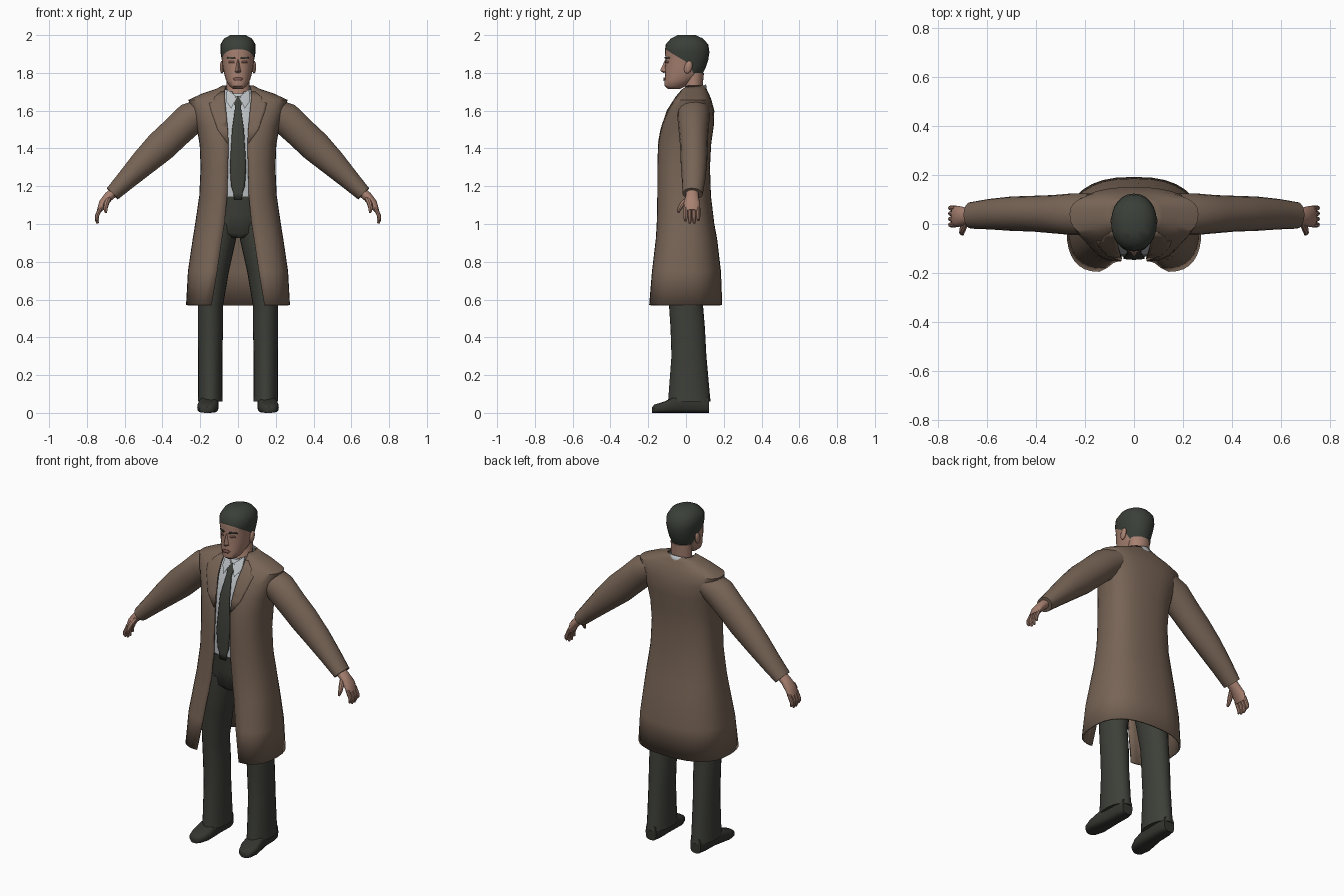
import bpy, bmesh, math
from mathutils import Vector

if "Cube" in bpy.data.objects:
    bpy.data.objects.remove(bpy.data.objects["Cube"])

def material(name, r, g, b):
    m = bpy.data.materials.new(name)
    m.diffuse_color = (r, g, b, 1)
    m.use_nodes = True
    m.node_tree.nodes["Principled BSDF"].inputs["Base Color"].default_value = m.diffuse_color
    return m

COAT = material("brown_coat", .185, .127, .092)
CLOTH = material("dark_cloth", .047, .050, .040)
HAIR = material("dark_hair", .043, .050, .040)
SHOE = material("dark_leather", .034, .035, .029)
SHIRT = material("pale_shirt", .50, .53, .55)
SKIN = material("skin", .39, .22, .165)
LIP = material("dull_red", .22, .105, .085)

def finish(name, bm, mats, mirror=False, thick=0):
    bmesh.ops.recalc_face_normals(bm, faces=bm.faces)
    me = bpy.data.meshes.new(name)
    bm.to_mesh(me)
    bm.free()
    for m in mats:
        me.materials.append(m)
    ob = bpy.data.objects.new(name, me)
    bpy.context.collection.objects.link(ob)
    if thick:
        s = ob.modifiers.new("thickness", 'SOLIDIFY')
        s.thickness, s.offset = thick, 0
    if mirror:
        ob.modifiers.new("mirror", 'MIRROR').use_mirror_merge = False
    return ob

def skin_rings(bm, rings, closed=True, caps=True):
    vs = [[bm.verts.new(p) for p in r] for r in rings]
    n = len(vs[0])
    for a, b in zip(vs, vs[1:]):
        for i in range(n if closed else n - 1):
            j = (i + 1) % n
            bm.faces.new((a[i], a[j], b[j], b[i]))
    if closed and caps:
        bm.faces.new(vs[0])
        bm.faces.new(vs[-1])

def loft(name, rings, mat, closed=True, caps=True, mirror=False, thick=0):
    bm = bmesh.new()
    skin_rings(bm, rings, closed, caps)
    return finish(name, bm, [mat], mirror, thick)

def spow(v, e):
    return math.copysign(abs(v) ** e, v)

def oval(z, w, f, b, cx=0, n=24, e=1):
    """Horizontal ring from half width, front y and back y."""
    t = [2 * math.pi * i / n for i in range(n)]
    return [(cx + w * spow(math.sin(a), e),
             (f + b) / 2 - (b - f) / 2 * spow(math.cos(a), e), z) for a in t]

def tube_rings(path, n=14):
    """Rings across a path of (x, y, z, thickness radius, y radius)."""
    pts = [Vector(p[:3]) for p in path]
    rings = []
    for i, p in enumerate(pts):
        t = (pts[min(i + 1, len(pts) - 1)] - pts[max(i - 1, 0)]).normalized()
        u = Vector((0, 1, 0))
        u = (u - t * u.dot(t)).normalized()
        v = t.cross(u)
        rv, ru = path[i][3:]
        rings.append([p + u * ru * math.cos(a) + v * rv * math.sin(a)
                      for a in (2 * math.pi * k / n for k in range(n))])
    return rings

def interp(rows, z):
    """Row of a height table at height z."""
    if z <= rows[0][0]:
        return rows[0]
    for a, b in zip(rows, rows[1:]):
        if z <= b[0]:
            k = (z - a[0]) / (b[0] - a[0])
            return [p + (q - p) * k for p, q in zip(a, b)]
    return rows[-1]

def oval_front(rows):
    def y(x, z):
        _, w, f, b = interp(rows, z)
        return (f + b) / 2 - (b - f) / 2 * math.sqrt(max(0, 1 - (x / w) ** 2))
    return y

def patch(name, rows, yfun, mat, mirror=False, lift=.004, thick=.006, n=6):
    """Thin plate lying on a front surface; rows are (z, x0, x1)."""
    rings = [[(x, yfun(x, z) - lift, z)
              for x in (x0 + (x1 - x0) * i / n for i in range(n + 1))]
             for z, x0, x1 in rows]
    return loft(name, rings, mat, closed=False, mirror=mirror, thick=thick)

def hull(name, pts, mat, mirror=False):
    bm = bmesh.new()
    vs = [bm.verts.new(p) for p in pts]
    bmesh.ops.convex_hull(bm, input=vs)
    return finish(name, bm, [mat], mirror)

# Coat: open-fronted shell (z, half width, side y, front y, back y, half opening)
coat = [(.57, .27, -.02, -.19, .187, .14), (.75, .26, -.02, -.175, .18, .11),
        (.92, .235, -.01, -.155, .16, .085), (1.0, .222, 0, -.15, .145, .072),
        (1.15, .2, 0, -.147, .127, .057), (1.3, .193, 0, -.147, .122, .053),
        (1.42, .198, .01, -.143, .128, .05), (1.52, .215, .02, -.125, .142, .055),
        (1.6, .24, .03, -.095, .145, .064), (1.655, .258, .04, -.06, .13, .07),
        (1.685, .19, .045, -.038, .118, .07), (1.71, .115, .045, -.015, .105, .068),
        (1.73, .078, .045, .01, .095, .066)]
E = .8

def coat_ring(z, w, yc, f, b, o, n=8):
    t = [math.pi / 2 * i / n for i in range(n + 1)]
    half = [(o + (w - o) * math.sin(a) ** E, yc + (f - yc) * abs(math.cos(a)) ** E, z) for a in t]
    half += [(w * abs(math.cos(a)) ** E, yc + (b - yc) * math.sin(a) ** E, z) for a in t[1:-1]]
    return half + [(0, b, z)] + [(-x, y, h) for x, y, h in reversed(half)]

def coat_y(x, z):
    _, w, yc, f, b, o = interp(coat, z)
    s = min(1, max(0, (x - o) / (w - o)) ** (1 / E))
    return yc + (f - yc) * math.sqrt(1 - s * s) ** E

loft("coat", [coat_ring(*r) for r in coat], COAT, closed=False, thick=.01)
patch("lapels", [(1.70, .069, .09), (1.67, .07, .125), (1.645, .068, .128), (1.638, .067, .152),
                 (1.6, .063, .143), (1.5, .054, .108), (1.43, .05, .058)], coat_y, COAT, True)

# Sleeves
loft("sleeves", tube_rings([(.18, .04, 1.60, .07, .085), (.25, .04, 1.56, .088, .085),
                            (.33, .04, 1.485, .085, .078), (.41, .042, 1.41, .085, .073),
                            (.5, .042, 1.325, .072, .07), (.59, .04, 1.235, .055, .062),
                            (.665, .035, 1.16, .042, .054)], 18), COAT, mirror=True)

# Hands: palm, four fingers and thumb
bm = bmesh.new()
skin_rings(bm, tube_rings([(.645, .035, 1.18, .028, .032), (.685, .032, 1.145, .026, .035),
                           (.715, .031, 1.11, .023, .043), (.734, .031, 1.07, .014, .042)]))
for y, drop in ((-.003, .015), (.02, .003), (.043, .003), (.065, .018)):
    skin_rings(bm, tube_rings([(.728, y, 1.085, .011, .011), (.746, y, 1.045, .011, .011),
                               (.748, y, 1.02 + drop / 2, .010, .010),
                               (.742, y, 1.0 + drop, .006, .006)], 8))
skin_rings(bm, tube_rings([(.685, .01, 1.135, .014, .014), (.698, -.02, 1.105, .014, .014),
                           (.702, -.036, 1.08, .011, .011), (.699, -.042, 1.06, .006, .006)], 8))
finish("hands", bm, [SKIN], mirror=True)

# Shirt, collar and tie
torso = [(1.13, .165, -.133, .09), (1.3, .165, -.134, .09), (1.42, .17, -.130, .095),
         (1.52, .175, -.112, .1), (1.6, .16, -.084, .105), (1.65, .115, -.056, .1),
         (1.69, .074, -.034, .095)]
torso_y = oval_front(torso)
loft("shirt", [oval(*r) for r in torso], SHIRT)
band = [math.radians(25 + 310 * i / 20) for i in range(21)]
loft("collar_band", [[(r * math.sin(a), .037 - r * math.cos(a), h - .02 * math.cos(a))
                      for a in band] for r, h in ((.073, 1.675), (.067, 1.718))],
     SHIRT, closed=False, thick=.005)
hull("collar_flaps", [(.006, -.057, 1.672), (.058, -.02, 1.715), (.064, -.054, 1.65),
                      (.036, -.090, 1.612), (.006, -.048, 1.672), (.058, -.01, 1.71),
                      (.06, -.03, 1.65)], SHIRT, True)
patch("tie", [(1.672, -.012, .012), (1.66, -.022, .022), (1.615, -.015, .015), (1.5, -.031, .031),
              (1.3, -.043, .043), (1.2, -.036, .036), (1.165, -.024, .024), (1.13, -.02, .02)],
      torso_y, CLOTH, lift=.008, thick=.008)

# Trousers: hips and legs
loft("trouser_hips", [oval(*r) for r in ((.925, .05, -.09, .08), (.95, .15, -.115, .105),
                                         (1.05, .17, -.128, .11), (1.145, .168, -.138, .1))], CLOTH)
loft("trouser_legs", [oval(z, w, f, b, cx) for z, cx, w, f, b in (
    (.06, .147, .066, -.095, .13), (.1, .147, .064, -.092, .126), (.3, .147, .064, -.077, .108),
    (.45, .146, .067, -.082, .1), (.57, .146, .067, -.09, .09), (.75, .128, .08, -.105, .092),
    (.92, .1, .09, -.12, .105), (1.0, .09, .085, -.12, .105))], CLOTH, mirror=True)

# Shoes, lofted from toe to heel
shoe = ((-.18, .165, .022, .03), (-.168, .164, .04, .044), (-.12, .16, .056, .058),
        (-.06, .155, .052, .085), (0, .15, .046, .1), (.08, .148, .046, .1), (.122, .148, .034, .09))
loft("shoes", [[(cx + w * spow(math.cos(a), .6), y, h / 2 + h / 2 * spow(math.sin(a), .6))
                for a in (2 * math.pi * i / 16 for i in range(16))]
               for y, cx, w, h in shoe], SHOE, mirror=True)

# Neck
loft("neck", [oval(*r) for r in ((1.62, .066, -.03, .085), (1.68, .064, -.022, .085),
                                 (1.72, .061, -.005, .087), (1.8, .062, -.01, .095))], SKIN)

# Head, cut along the hairline and coloured by side of the cut
head = [(1.715, .026, -.095, -.03), (1.73, .046, -.113, 0), (1.76, .063, -.115, .05),
        (1.79, .072, -.11, .085), (1.83, .081, -.112, .105), (1.87, .086, -.108, .118),
        (1.91, .093, -.112, .124), (1.95, .093, -.108, .118), (1.982, .074, -.08, .09),
        (2.0, .04, -.045, .05)]
bm = bmesh.new()
skin_rings(bm, [oval(*r, e=.93) for r in head])
top_co, top_no = Vector((0, 0, 1.859)), Vector((0, .6, 1))
back_co, back_no = Vector((0, .015, 1.86)), Vector((0, .115, .045))
for co, no in ((top_co, top_no), (back_co, back_no)):
    bmesh.ops.bisect_plane(bm, geom=bm.verts[:] + bm.edges[:] + bm.faces[:], plane_co=co, plane_no=no)
for f in bm.faces:
    c = f.calc_center_median()
    above, behind = (c - top_co).dot(top_no) > 0, (c - back_co).dot(back_no) > 0
    f.material_index = int(above or (behind and c.z > 1.75))
finish("head", bm, [SKIN, HAIR])

# Face details and ears
head_y = oval_front(head)
hull("nose", [(0, -.110, 1.872), (0, -.137, 1.812), (.018, -.105, 1.805), (-.018, -.105, 1.805),
              (0, -.118, 1.798), (.009, -.1, 1.865), (-.009, -.1, 1.865)], SKIN)
patch("brows", [(1.885, .018, .052), (1.876, .014, .058)], head_y, HAIR, True, lift=.003)
patch("eyes", [(1.862, .022, .046), (1.853, .02, .048)], head_y, LIP, True, lift=.002, thick=.005)
patch("lips", [(1.776, -.014, .014), (1.769, -.026, .026), (1.76, -.016, .016)], head_y, LIP, lift=.003)
bm = bmesh.new()
bmesh.ops.create_uvsphere(bm, u_segments=12, v_segments=8, radius=1)
for v in bm.verts:
    v.co = (.085 + v.co.x * .011, .012 + v.co.y * .021 + v.co.z * .006, 1.83 + v.co.z * .034)
finish("ears", bm, [SKIN], mirror=True)

# Smooth shading with sharp edges kept
for ob in bpy.context.scene.objects:
    ob.select_set(True)
    bpy.context.view_layer.objects.active = ob
bpy.ops.object.shade_smooth_by_angle(angle=math.radians(40))
